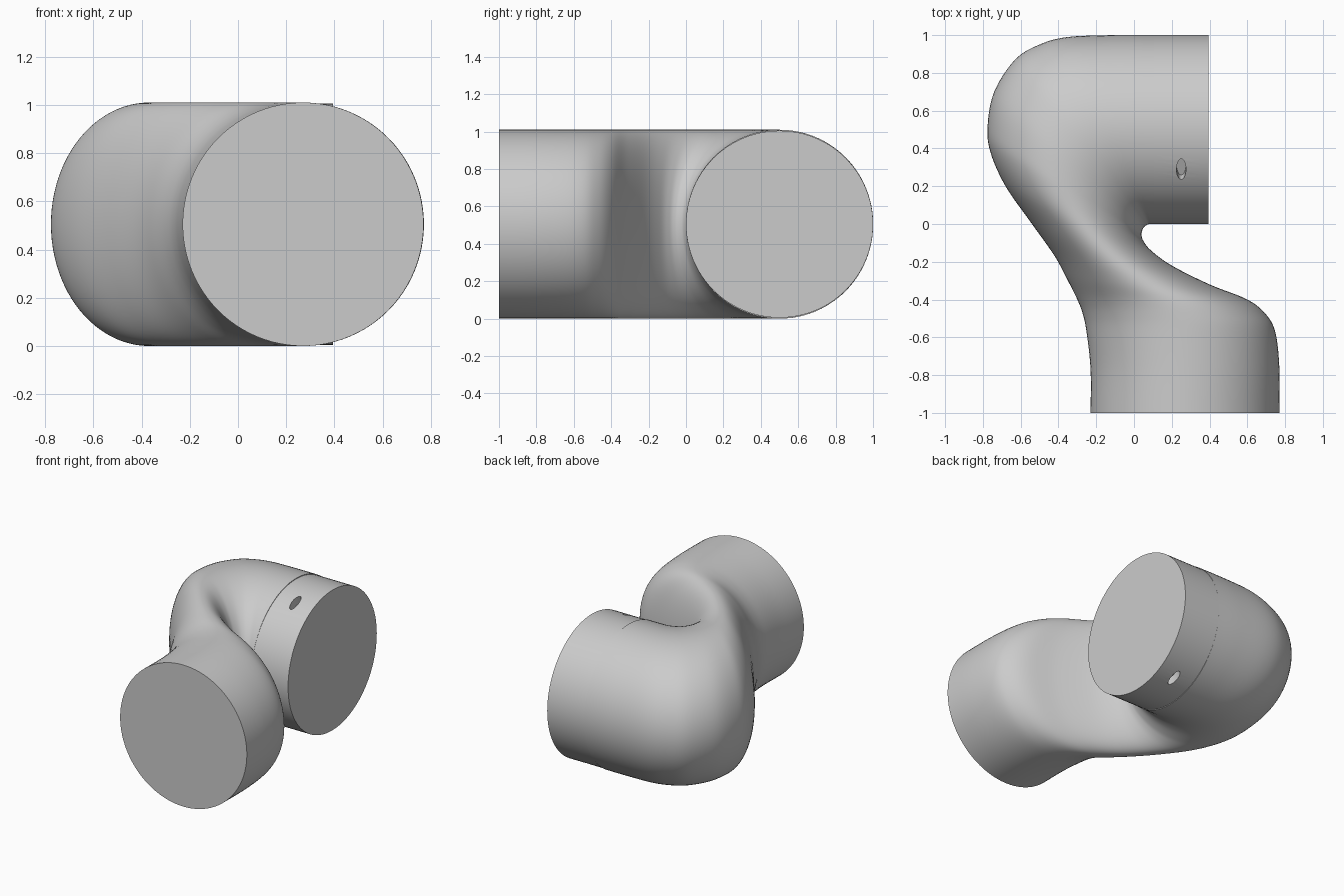
import bpy, bmesh, math
from mathutils import Vector, Matrix

default_cube = bpy.data.objects.get("Cube")
if default_cube:
    bpy.data.objects.remove(default_cube, do_unlink=True)

MID = 0.505      # height of the pipe axis
SIDES = 96
STEPS = 6

grey = bpy.data.materials.new("plain grey")
grey.use_nodes = True
grey.diffuse_color = (0.6, 0.6, 0.6, 1)
grey.node_tree.nodes["Principled BSDF"].inputs["Base Color"].default_value = grey.diffuse_color


def add_object(name, bm):
    bmesh.ops.recalc_face_normals(bm, faces=bm.faces)
    mesh = bpy.data.meshes.new(name)
    bm.to_mesh(mesh)
    bm.free()
    mesh.materials.append(grey)
    obj = bpy.data.objects.new(name, mesh)
    bpy.context.collection.objects.link(obj)
    return obj


def activate(obj):
    bpy.ops.object.select_all(action='DESELECT')
    obj.select_set(True)
    bpy.context.view_layer.objects.active = obj


def smooth(obj):
    activate(obj)
    bpy.ops.object.shade_smooth_by_angle(angle=math.radians(40))


def spline(points):
    """Smooth path through every point."""
    pts = [points[0]] + points + [points[-1]]
    path = []
    for a, b, c, d in zip(pts, pts[1:], pts[2:], pts[3:]):
        for i in range(STEPS):
            t = i / STEPS
            path.append(b + (c - a) * t / 2 + (a * 2 - b * 5 + c * 4 - d) * t**2 / 2
                        + (b * 3 - a - c * 3 + d) * t**3 / 2)
    return path + [points[-1]]


# Bent pipe: oval sections spanning an outer and an inner rail (x, y)
sections = [
    ((-.23, -1), (.77, -1)), ((-.23, -.77), (.77, -.77)),
    ((-.25, -.58), (.75, -.58)), ((-.27, -.48), (.7, -.48)),
    ((-.3, -.4), (.6, -.4)), ((-.35, -.3), (.4, -.32)),
    ((-.42, -.17), (.2, -.22)), ((-.54, 0), (.09, -.14)),
    ((-.68, .2), (.05, -.09)), ((-.76, .38), (.04, -.06)),
    ((-.775, .52), (.042, -.04)), ((-.74, .7), (.05, -.02)),
    ((-.63, .87), (.06, -.01)), ((-.5, .95), (.07, -.004)),
    ((-.35, .99), (.08, 0)), ((-.1, 1), (.09, 0)), ((.105, 1), (.105, 0)),
]
outer = spline([Vector((*o, MID)) for o, i in sections])
inner = spline([Vector((*i, MID)) for o, i in sections])

bm = bmesh.new()
rings = []
for o, i in zip(outer, inner):
    centre, half = (o + i) / 2, (i - o) / 2
    ring = []
    for k in range(SIDES):
        a = math.tau * k / SIDES
        ring.append(bm.verts.new(centre + half * math.cos(a)
                                 + Vector((0, 0, MID * math.sin(a)))))
    rings.append(ring)
for r, s in zip(rings, rings[1:]):
    for k in range(SIDES):
        n = (k + 1) % SIDES
        bm.faces.new((r[k], r[n], s[n], s[k]))
bm.faces.new(rings[0])
bm.faces.new(rings[-1])
smooth(add_object("bent_pipe", bm))

# End collar, a hair slimmer than the pipe so that a seam shows
bm = bmesh.new()
bmesh.ops.create_cone(bm, cap_ends=True, segments=SIDES, radius1=.5, radius2=.5, depth=.305,
                      matrix=Matrix.Translation((.2425, .5, MID)) @ Matrix.Rotation(math.pi / 2, 4, 'Y'))
collar = add_object("end_collar", bm)

# Two opposite oval pin holes sunk into the collar
for side in (0, math.pi):
    bm = bmesh.new()
    place = (Matrix.Translation((.25, .5, MID)) @ Matrix.Rotation(math.radians(25) + side, 4, 'X')
             @ Matrix.Translation((0, 0, .5)) @ Matrix.Diagonal((.025, .06, 1, 1)))
    bmesh.ops.create_cone(bm, cap_ends=True, segments=32, radius1=1, radius2=1, depth=.12, matrix=place)
    cutter = add_object("pin_hole_cutter", bm)
    cutter.hide_render = True
    cut = collar.modifiers.new("pin hole", 'BOOLEAN')
    cut.operation = 'DIFFERENCE'
    cut.solver = 'EXACT'
    cut.object = cutter
    activate(collar)
    bpy.ops.object.modifier_apply(modifier=cut.name)
    bpy.data.objects.remove(cutter, do_unlink=True)
smooth(collar)
